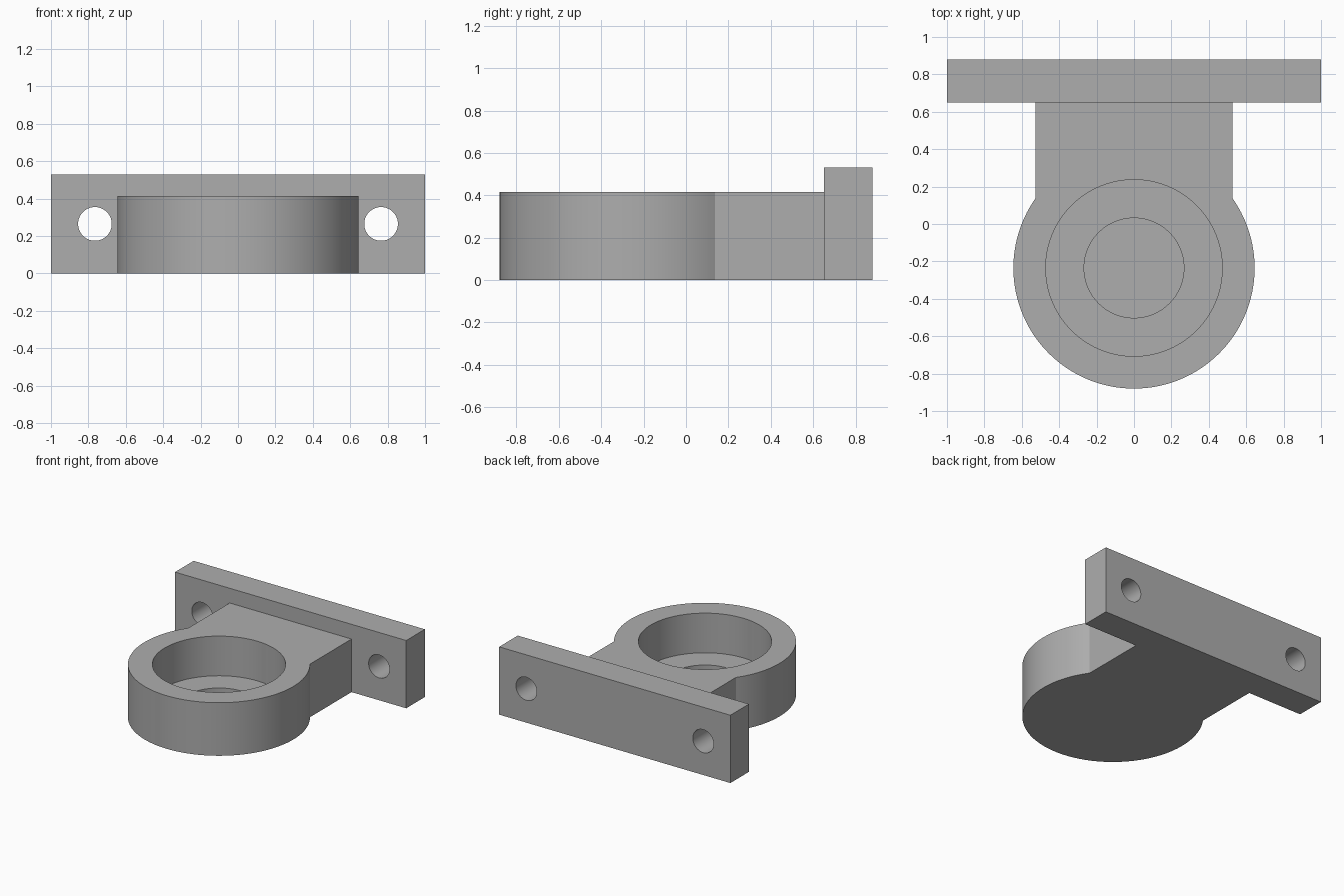
import bpy, bmesh, math

cube = bpy.data.objects.get("Cube")
if cube:
    bpy.data.objects.remove(cube, do_unlink=True)

grey = bpy.data.materials.new("plain grey")
grey.use_nodes = True
COLOUR = (0.42, 0.42, 0.42, 1)
grey.diffuse_color = COLOUR
grey.node_tree.nodes["Principled BSDF"].inputs["Base Color"].default_value = COLOUR

RING_Y, RING_R = -0.235, 0.645
NECK_X, PLATE_Y, BACK_Y = 0.527, 0.65, 0.88
BODY_H, PLATE_H = 0.415, 0.53


def extrude_profile(name, points, height):
    """Extrude a flat outline upward from the ground."""
    bm = bmesh.new()
    face = bm.faces.new([bm.verts.new((x, y, 0)) for x, y in points])
    top = bmesh.ops.extrude_face_region(bm, geom=[face])["geom"]
    bmesh.ops.translate(bm, vec=(0, 0, height),
                        verts=[v for v in top if isinstance(v, bmesh.types.BMVert)])
    bmesh.ops.recalc_face_normals(bm, faces=bm.faces)
    mesh = bpy.data.meshes.new(name)
    bm.to_mesh(mesh)
    bm.free()
    obj = bpy.data.objects.new(name, mesh)
    bpy.context.collection.objects.link(obj)
    mesh.materials.append(grey)
    return obj


def drill(target, radius, depth, centre, rotation=(0, 0, 0)):
    """Cut a round hole and discard the cutter."""
    bpy.ops.mesh.primitive_cylinder_add(vertices=96, radius=radius, depth=depth,
                                        location=centre, rotation=rotation)
    cutter = bpy.context.object
    cutter.hide_render = True
    cutter.data.materials.append(grey)
    mod = target.modifiers.new("hole", "BOOLEAN")
    mod.operation, mod.solver, mod.object = "DIFFERENCE", "EXACT", cutter
    bpy.context.view_layer.objects.active = target
    bpy.ops.object.modifier_apply(modifier=mod.name)
    bpy.data.objects.remove(cutter, do_unlink=True)


def finish(obj):
    bpy.ops.object.select_all(action="DESELECT")
    obj.select_set(True)
    bpy.context.view_layer.objects.active = obj
    bpy.ops.object.shade_smooth_by_angle(angle=math.radians(25))


# Round housing with its straight neck, as one outline
join = math.acos(NECK_X / RING_R)
steps = 96
sweep = math.pi + 2 * join
outline = [(NECK_X, PLATE_Y), (-NECK_X, PLATE_Y)]
for i in range(steps + 1):
    a = math.pi - join + sweep * i / steps
    outline.append((RING_R * math.cos(a), RING_Y + RING_R * math.sin(a)))
housing = extrude_profile("housing", outline, BODY_H)

# Wide bore with a shallow smaller recess in its floor
for radius, floor in ((0.472, 0.105), (0.267, 0.07)):
    drill(housing, radius, 1, (0, RING_Y, floor + 0.5))
finish(housing)

# Mounting plate with two through holes
plate = extrude_profile("mounting_plate",
                        [(-1, PLATE_Y), (1, PLATE_Y), (1, BACK_Y), (-1, BACK_Y)], PLATE_H)
for side in (-1, 1):
    drill(plate, 0.09, 1, (side * 0.765, 0.765, 0.265), (math.pi / 2, 0, 0))
finish(plate)
